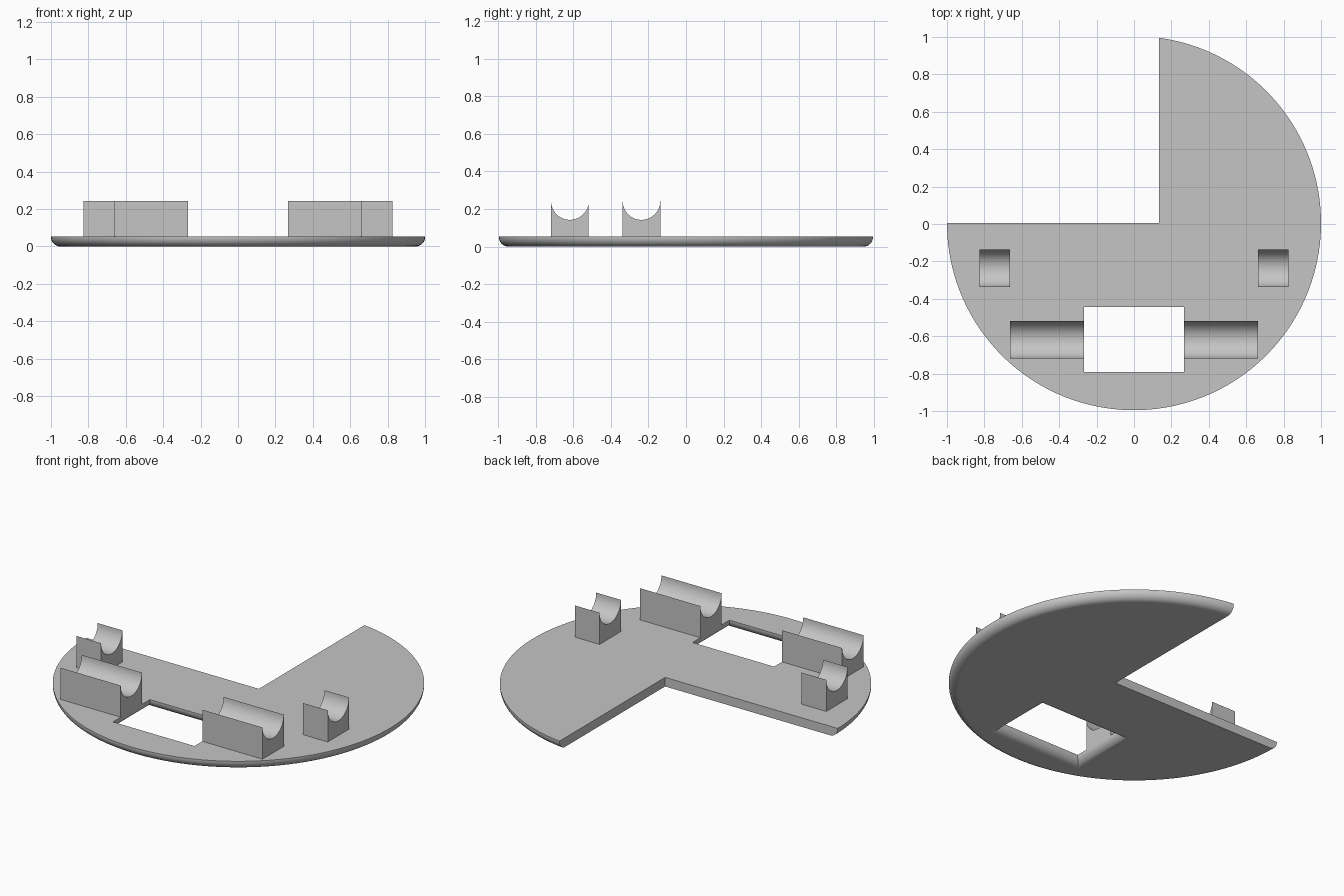
import bpy, bmesh
from math import sin, cos, pi, radians

cube = bpy.data.objects.get("Cube")
if cube:
    bpy.data.objects.remove(cube, do_unlink=True)

THICK, FILLET, CY = 0.054, 0.05, 0.0045   # plate thickness, lower edge radius, disc centre y
CRADLE_R, CRADLE_TOP = 0.1, 0.242

grey = bpy.data.materials.new("plain grey")
grey.use_nodes = True
colour = (0.56, 0.56, 0.56, 1)
grey.diffuse_color = colour
grey.node_tree.nodes["Principled BSDF"].inputs["Base Color"].default_value = colour


def loft(name, rings):
    """Closed solid through a list of equal-length point rings."""
    bm = bmesh.new()
    loops = [[bm.verts.new(p) for p in ring] for ring in rings]
    n = len(loops[0])
    for a, b in zip(loops, loops[1:]):
        for i in range(n):
            j = (i + 1) % n
            bm.faces.new((a[i], a[j], b[j], b[i]))
    bm.faces.new(loops[0][::-1])
    bm.faces.new(loops[-1])
    bmesh.ops.recalc_face_normals(bm, faces=bm.faces)
    mesh = bpy.data.meshes.new(name)
    bm.to_mesh(mesh)
    bm.free()
    mesh.materials.append(grey)
    obj = bpy.data.objects.new(name, mesh)
    bpy.context.collection.objects.link(obj)
    return obj


def rect(x0, x1, y0, y1, z):
    return [(x0, y0, z), (x1, y0, z), (x1, y1, z), (x0, y1, z)]


def select(obj):
    bpy.ops.object.select_all(action='DESELECT')
    obj.select_set(True)
    bpy.context.view_layer.objects.active = obj


def smooth(obj):
    select(obj)
    bpy.ops.object.shade_smooth_by_angle(angle=radians(30))
    for p in obj.data.polygons:          # keep the level faces truly flat
        if abs(p.normal.z) > 0.999 and p.area > 0.05:
            p.use_smooth = False


def cut(obj, cutter):
    cutter.hide_render = True
    select(obj)
    mod = obj.modifiers.new("cut", 'BOOLEAN')
    mod.operation, mod.solver, mod.object = 'DIFFERENCE', 'EXACT', cutter
    bpy.ops.object.modifier_apply(modifier=mod.name)
    bpy.data.objects.remove(cutter, do_unlink=True)


# Quarter-round lower edge as (height, inset) pairs
STEPS = 10
edge = [(FILLET * (1 - cos(a)), FILLET * (1 - sin(a)))
        for a in (i * pi / 2 / STEPS for i in range(STEPS + 1))]

# Round base plate
SEG = 160
plate = loft("base_plate", [
    [((1 - d) * cos(2 * pi * i / SEG), CY + (1 - d) * sin(2 * pi * i / SEG), z)
     for i in range(SEG)]
    for z, d in edge + [(THICK, 0)]])

# Missing quarter at the back
cut(plate, loft("notch_cutter", [rect(-1.5, 0.134, CY, 1.5, z) for z in (-0.1, 0.2)]))

# Rectangular window with a rounded lower rim
cut(plate, loft("window_cutter", [
    rect(-0.268 - d, 0.268 + d, -0.791 - d, -0.444 + d, z)
    for z, d in [(-0.1, FILLET)] + edge + [(0.2, 0)]]))
smooth(plate)


# Half-round cradles in mirrored pairs
def cradle(name, x0, x1, yc):
    profile = [(yc - CRADLE_R, THICK), (yc + CRADLE_R, THICK)]
    profile += [(yc + CRADLE_R * cos(a), CRADLE_TOP - CRADLE_R * sin(a))
                for a in (i * pi / 24 for i in range(25))]
    smooth(loft(name, [[(x, y, z) for y, z in profile] for x in (x0, x1)]))


for side, s in (("left", 1), ("right", -1)):
    cradle(side + "_front_cradle", s * 0.268, s * 0.664, -0.618)
    cradle(side + "_rear_cradle", s * 0.664, s * 0.826, -0.237)
